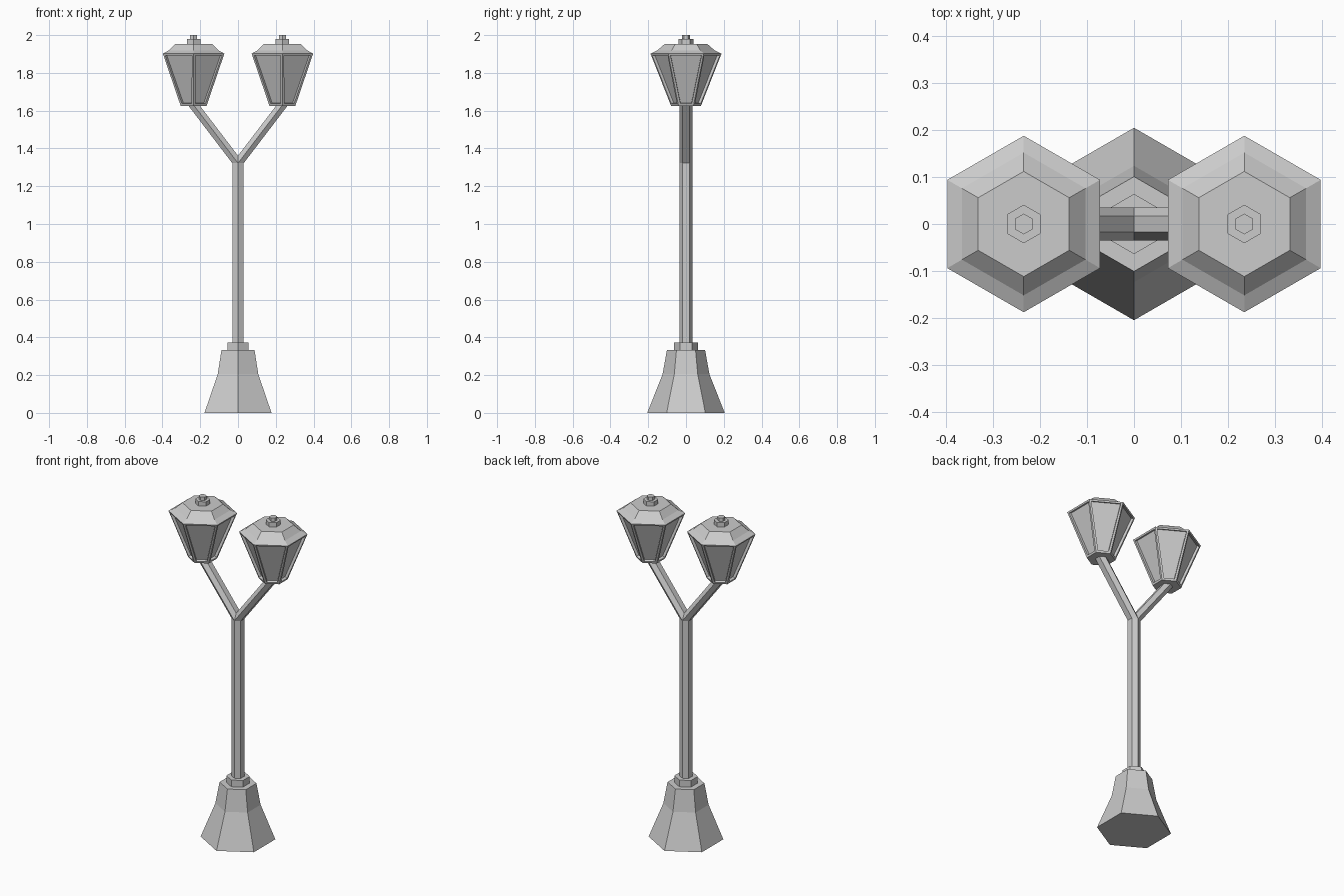
import bpy, bmesh, math

if "Cube" in bpy.data.objects:
    bpy.data.objects.remove(bpy.data.objects["Cube"])

LAMP_X = 0.235


def hex_loft(name, rings, caps=(True, True), mirror=False, window=None):
    """Loft hexagons (corners on +-y) through rings of (x, z, radius)."""
    bm = bmesh.new()
    loops = []
    for x, z, r in rings:
        loops.append([bm.verts.new((x + r * math.cos(math.radians(30 + 60 * i)),
                                    r * math.sin(math.radians(30 + 60 * i)), z))
                      for i in range(6)])
    sides = []
    for a, b in zip(loops, loops[1:]):
        for i in range(6):
            j = (i + 1) % 6
            sides.append(bm.faces.new((a[i], a[j], b[j], b[i])))
    if caps[0]:
        bm.faces.new(loops[0][::-1])
    if caps[1]:
        bm.faces.new(loops[-1])
    bm.normal_update()
    if window:
        # frame each pane, then sink it straight inwards
        bmesh.ops.inset_individual(bm, faces=sides, thickness=window[0])
        bmesh.ops.inset_individual(bm, faces=sides, thickness=0.0001, depth=-window[1])
    me = bpy.data.meshes.new(name)
    bm.to_mesh(me)
    bm.free()
    ob = bpy.data.objects.new(name, me)
    bpy.context.collection.objects.link(ob)
    if mirror:
        m = ob.modifiers.new("Mirror", 'MIRROR')
        m.use_axis[0] = True
        m.use_bisect_axis[0] = True
    return ob


# flared foot with collar
hex_loft("base", [(0, 0, 0.205), (0, 0.205, 0.124), (0, 0.333, 0.101),
                  (0, 0.333, 0.064), (0, 0.373, 0.064)])

# post, and the forked arms that share its section
hex_loft("post", [(0, 0.37, 0.035), (0, 1.322, 0.035)], caps=(False, False))
hex_loft("arms", [(0, 1.322, 0.035), (LAMP_X, 1.63, 0.035)],
         caps=(False, False), mirror=True)

# lantern bodies with recessed panes
hex_loft("lanterns", [(LAMP_X, 1.625, 0.079), (LAMP_X, 1.902, 0.188)],
         mirror=True, window=(0.016, 0.015))

# two-pitch roofs with stepped finials
hex_loft("roofs", [(LAMP_X, 1.902, 0.188), (LAMP_X, 1.919, 0.152),
                   (LAMP_X, 1.954, 0.112), (LAMP_X, 1.954, 0.041),
                   (LAMP_X, 1.98, 0.041), (LAMP_X, 1.98, 0.022),
                   (LAMP_X, 2.0, 0.022)], caps=(False, True), mirror=True)
